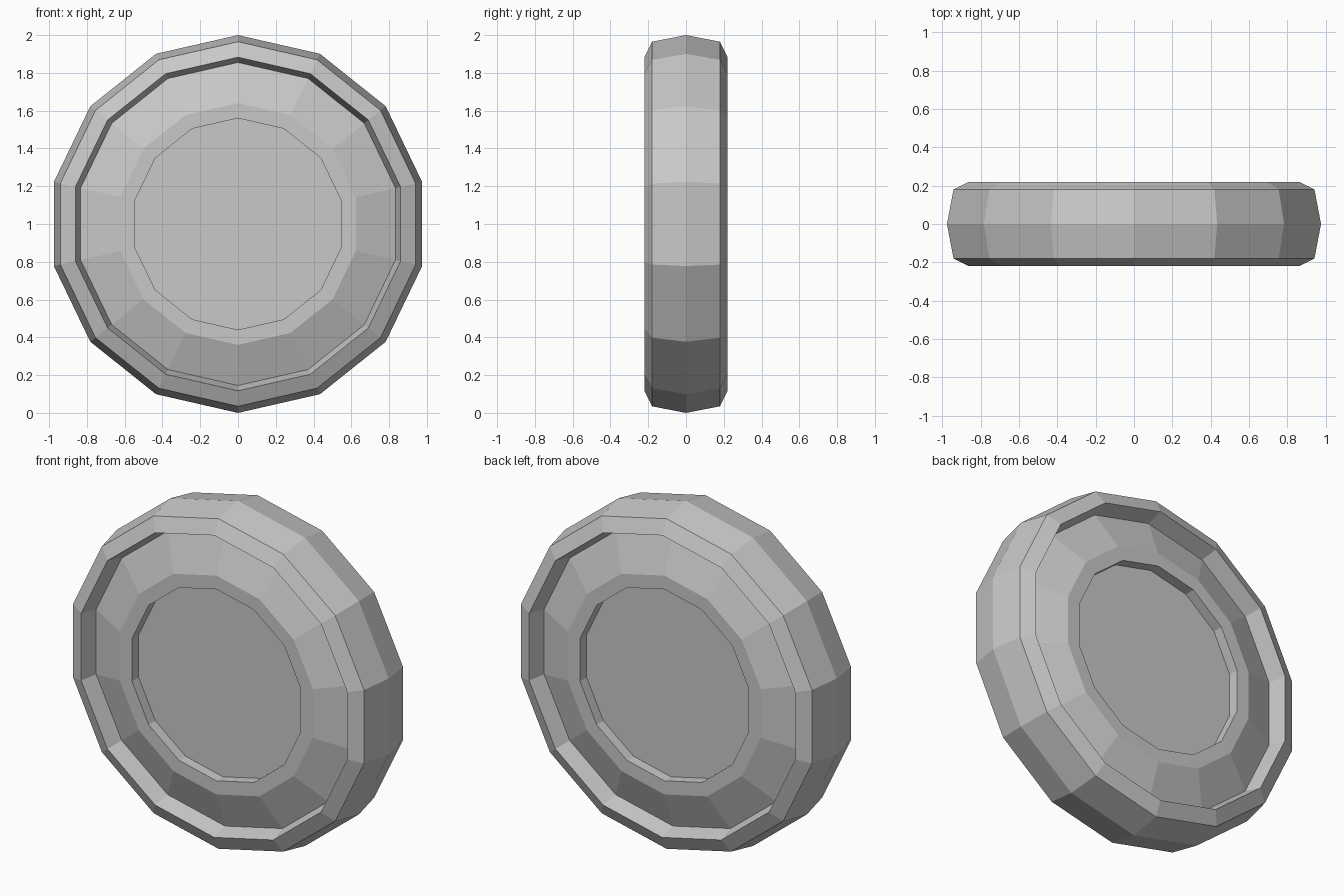
import bpy
import bmesh
from math import sin, cos, tau

if "Cube" in bpy.data.objects:
    bpy.data.objects.remove(bpy.data.objects["Cube"])

SIDES = 14
CENTRE_Z = 1.0

grey = bpy.data.materials.new("plain_grey")
grey.use_nodes = True
colour = (0.58, 0.58, 0.58, 1)
grey.diffuse_color = colour
grey.node_tree.nodes["Principled BSDF"].inputs["Base Color"].default_value = colour


def lathe(name, profile, cap=None):
    """Turn a (radius, y) profile, ordered front to back, around the y axis."""
    bm = bmesh.new()
    rings = []
    for radius, y in profile:
        angles = [tau * k / SIDES for k in range(SIDES)]
        rings.append([bm.verts.new((radius * sin(a), y, radius * cos(a))) for a in angles])
    for near, far in zip(rings, rings[1:]):
        for k in range(SIDES):
            n = (k + 1) % SIDES
            bm.faces.new((near[k], near[n], far[n], far[k]))
    if cap == "front":
        bm.faces.new(rings[0][::-1])
    elif cap == "back":
        bm.faces.new(rings[-1])
    mesh = bpy.data.meshes.new(name)
    bm.to_mesh(mesh)
    bm.free()
    mesh.materials.append(grey)
    obj = bpy.data.objects.new(name, mesh)
    obj.location.z = CENTRE_Z
    bpy.context.collection.objects.link(obj)
    return obj


def mirrored(profile):
    return [(r, -y) for r, y in reversed(profile)]


# Tyre: inner lip, sidewall bevel, shoulder, and a tread with a central crown
tyre_front = [(0.855, -0.12), (0.883, -0.22), (0.965, -0.18)]
lathe("tyre", tyre_front + [(1.0, 0)] + mirrored(tyre_front))

# Hub on each side: recessed disc, flat ring, cone falling to the tyre lip
hub = [(0.56, -0.138), (0.56, -0.2), (0.64, -0.2), (0.855, -0.12)]
lathe("front_hub", hub, cap="front")
lathe("back_hub", mirrored(hub), cap="back")
